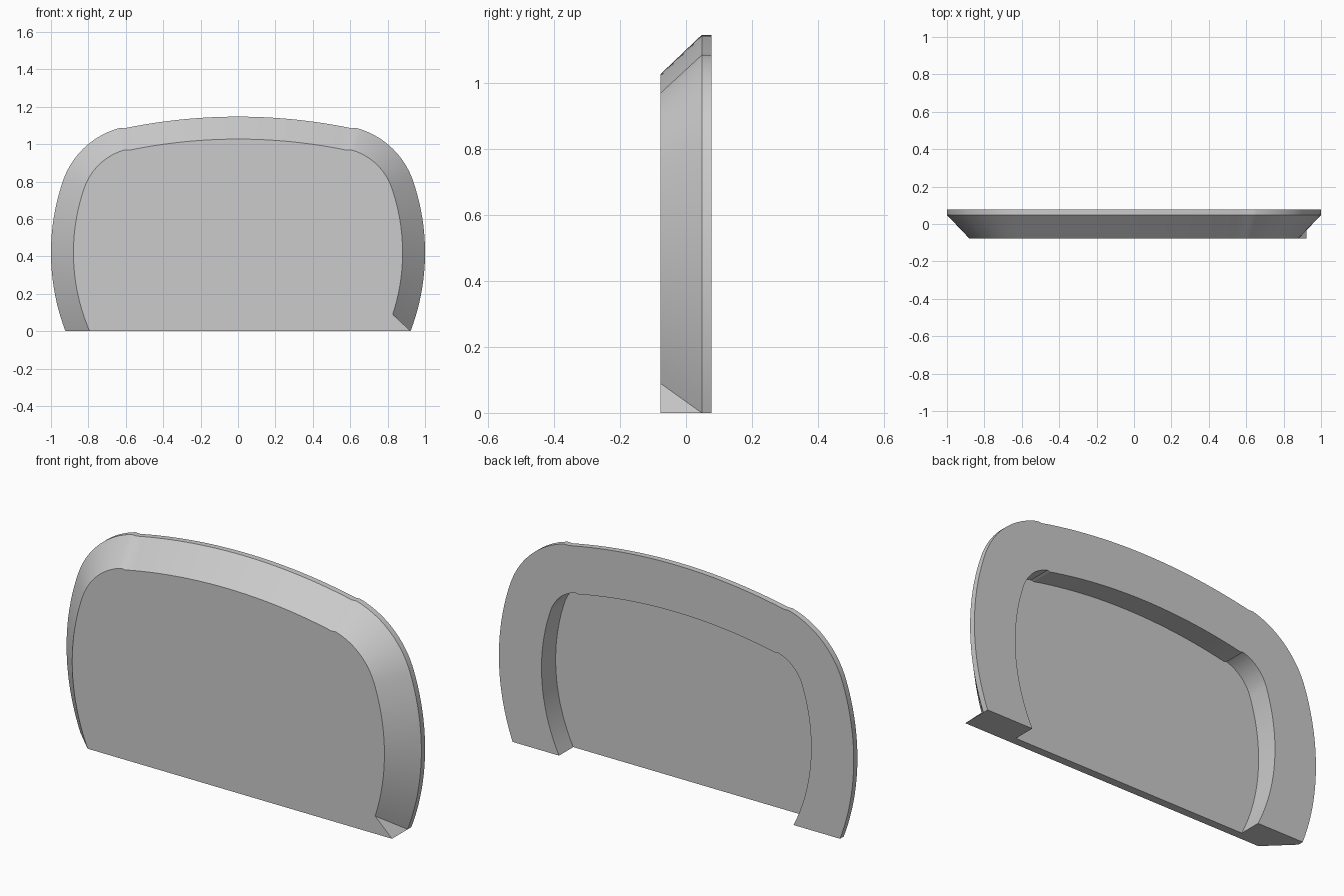
import bpy
import bmesh
from math import asin, atan2, cos, sin, radians, hypot

cube = bpy.data.objects.get("Cube")
if cube:
    bpy.data.objects.remove(cube, do_unlink=True)

# Arch outline: side arc, shoulder arc and shallow crown arc, tangent to each other
SIDE_R, SIDE_X, SIDE_Z = 1.18, -0.18, 0.42
SHOULDER_R, SHOULDER_A = 0.44, radians(19)
SHOULDER_X = SIDE_X + (SIDE_R - SHOULDER_R) * cos(SHOULDER_A)
SHOULDER_Z = SIDE_Z + (SIDE_R - SHOULDER_R) * sin(SHOULDER_A)
TOP, CROWN_Z = 1.147, -1.85
CROWN_A = atan2(SHOULDER_Z - CROWN_Z, SHOULDER_X)
FRONT, EDGE, BACK, FLOOR = -0.078, 0.048, 0.078, -0.036


def arc(cx, cz, r, a0, a1, steps):
    """Points along an arc, without the last one."""
    angles = [a0 + (a1 - a0) * i / steps for i in range(steps)]
    return [(cx + r * cos(a), cz + r * sin(a)) for a in angles]


def half_outline(inset, start_z):
    """Right half of the inset arch, from start_z up to the crown."""
    r = SIDE_R - inset
    pts = arc(SIDE_X, SIDE_Z, r, asin((start_z - SIDE_Z) / r), SHOULDER_A, 20)
    pts += arc(SHOULDER_X, SHOULDER_Z, SHOULDER_R - inset, SHOULDER_A, CROWN_A, 18)
    pts += arc(0, CROWN_Z, TOP - CROWN_Z - inset, CROWN_A, radians(90), 12)
    return pts + [(0, TOP - inset)]


def ring(bm, inset, y, start_z=0.0):
    right = half_outline(inset, start_z)
    left = [(-x, z) for x, z in half_outline(inset, 0)[-2::-1]]
    return [bm.verts.new((x, y, z)) for x, z in right + left]


bm = bmesh.new()

# Sloped front border, thin rim, back border and recess wall
front = ring(bm, 0.12, FRONT, 0.09)
edge = ring(bm, 0, EDGE)
back = ring(bm, 0, BACK)
recess_lip = ring(bm, 0.24, BACK)
recess_floor = ring(bm, 0.24, FLOOR)
rings = [front, edge, back, recess_lip, recess_floor]
for a, b in zip(rings, rings[1:]):
    for i in range(len(a) - 1):
        bm.faces.new((a[i], a[i + 1], b[i + 1], b[i]))

# Front panel with its squared-off lower corner
corner = bm.verts.new((edge[0].co.x, FRONT, 0))
bm.faces.new(front + [corner])
bm.faces.new((front[0], edge[0], corner))

# Recess panel and flat underside
bm.faces.new(recess_floor)
bm.faces.new([r[-1] for r in rings] + [r[0] for r in rings[:0:-1]] + [corner])
bmesh.ops.recalc_face_normals(bm, faces=bm.faces)

mesh = bpy.data.meshes.new("arched_panel")
bm.to_mesh(mesh)
bm.free()

grey = bpy.data.materials.new("plain_grey")
grey.use_nodes = True
grey.diffuse_color = (0.6, 0.6, 0.6, 1)
grey.node_tree.nodes["Principled BSDF"].inputs["Base Color"].default_value = (0.6, 0.6, 0.6, 1)
mesh.materials.append(grey)

panel = bpy.data.objects.new("arched_panel", mesh)
bpy.context.collection.objects.link(panel)
bpy.ops.object.select_all(action="DESELECT")
panel.select_set(True)
bpy.context.view_layer.objects.active = panel
bpy.ops.object.shade_smooth_by_angle(angle=radians(25))
